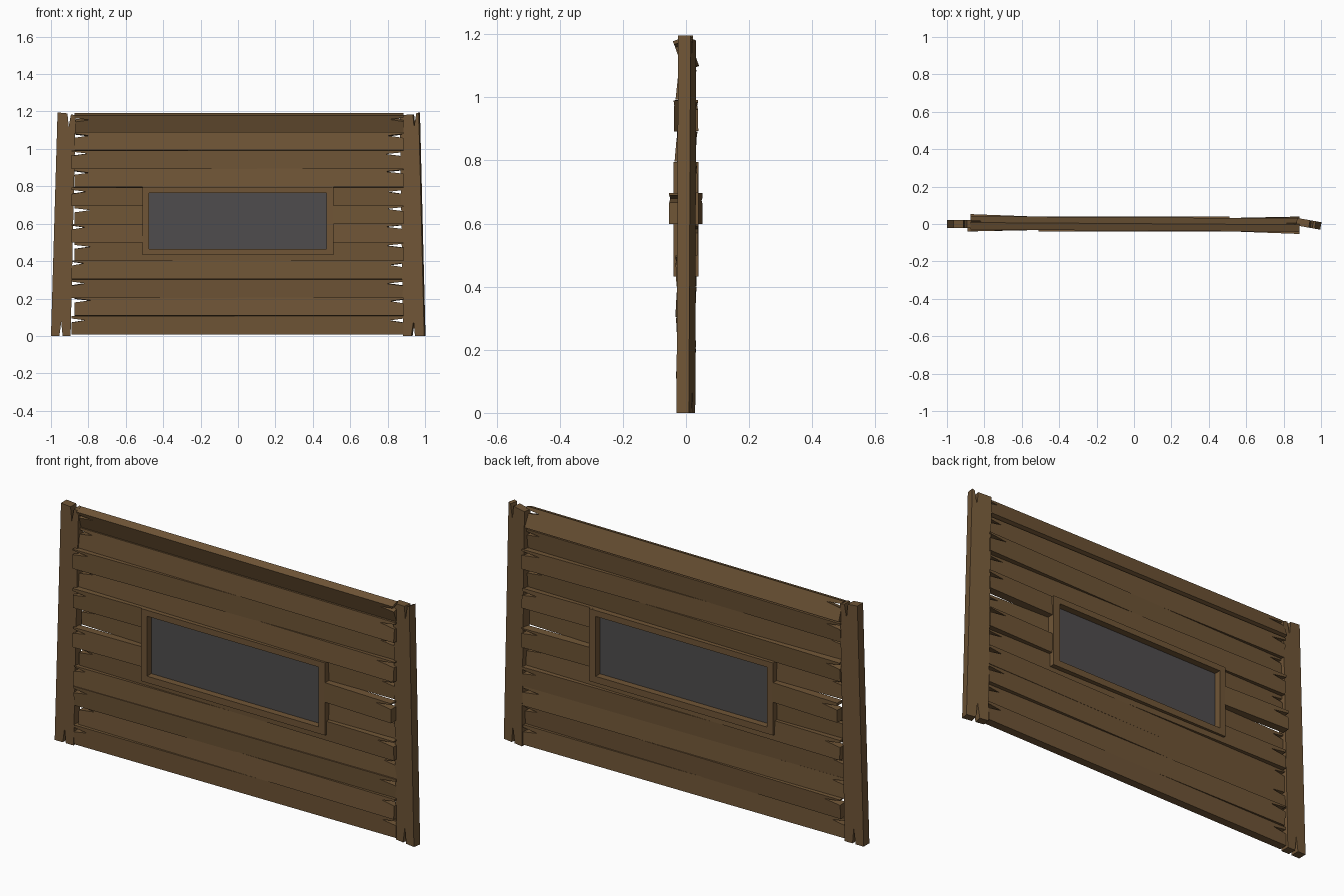
import bpy, bmesh, math, random
from mathutils import Matrix, Vector

if "Cube" in bpy.data.objects:
    bpy.data.objects.remove(bpy.data.objects["Cube"])

random.seed(4)


def material(name, rgb):
    m = bpy.data.materials.new(name)
    m.diffuse_color = (*rgb, 1)
    m.use_nodes = True
    m.node_tree.nodes["Principled BSDF"].inputs["Base Color"].default_value = m.diffuse_color
    return m


WOOD = material("brown wood", (0.160, 0.091, 0.037))
GLASS = material("grey glass", (0.078, 0.073, 0.075))


def prism(name, outline, thick, mat, matrix=Matrix()):
    """Extrude an x-z outline along y, centred on y = 0."""
    bm = bmesh.new()
    face = bm.faces.new([bm.verts.new((x, -thick / 2, z)) for x, z in outline])
    ext = bmesh.ops.extrude_face_region(bm, geom=[face])
    moved = [v for v in ext["geom"] if isinstance(v, bmesh.types.BMVert)]
    bmesh.ops.translate(bm, verts=moved, vec=(0, thick, 0))
    bmesh.ops.recalc_face_normals(bm, faces=bm.faces)
    bm.transform(matrix)
    me = bpy.data.meshes.new(name)
    bm.to_mesh(me)
    bm.free()
    me.materials.append(mat)
    ob = bpy.data.objects.new(name, me)
    bpy.context.collection.objects.link(ob)
    return ob


def split(x, depth, h):
    """V-shaped crack points in a plank end, from low to high z."""
    c = h * random.uniform(0.5, 0.72)
    return [(x, c - 0.012), (x - depth, c), (x, c + 0.010)]


def plank(name, x0, x1, z, h, roll, yaw, left=True, right=True, cut=None):
    b = h / 2
    pts = [(x0, -b), (x1, -b)]
    if right:
        pts += split(x1, random.uniform(0.07, 0.1), b)
    pts.append((x1, b))
    if cut is not None:                      # notch that clears the window
        pts += [(0.49, b), (0.49, cut), (-0.49, cut), (-0.49, b)]
    pts.append((x0, b))
    if left:
        pts += reversed(split(x0, -random.uniform(0.06, 0.09), b))
    m = (Matrix.Translation((0, 0, z)) @ Matrix.Rotation(math.atan(yaw / 0.88), 4, "Z")
         @ Matrix.Rotation(math.radians(roll), 4, "X"))
    prism(name, pts, 0.04, WOOD, m)


# Horizontal planks: (roll in degrees, forward offset of the left end)
STEP, BASE = 0.0982, 0.058
lean = [(2, 0.006), (-4, -0.009), (4, 0.009), (-3, 0.011), (2, -0.012), (-2, 0.018),
        (0, -0.033), (2, 0.016), (-5, -0.012), (1, 0.018), (-6, -0.008), (20, -0.006)]
for i, (roll, yaw) in enumerate(lean):
    z = BASE + i * STEP
    xl = -0.89 if yaw > 0 else -0.875
    name = f"plank_{i + 1}"
    if i in (5, 6, 7):                       # planks interrupted by the window
        plank(name + "_left", xl, -0.485, z, STEP, roll, yaw, right=False)
        plank(name + "_right", 0.48, 0.885, z, STEP, roll, yaw, left=False)
    else:
        plank(name, xl, 0.885, z, STEP, roll, yaw, cut=-0.01 if i == 4 else None)

# Leaning side posts with cracked ends
prism("left_post",
      [(-1, 0), (-0.955, 0), (-0.945, 0.075), (-0.938, 0), (-0.895, 0.0),
       (-0.868, 1.18), (-0.893, 1.185), (-0.905, 1.12), (-0.912, 1.19), (-0.965, 1.195)],
      0.045, WOOD)
pivot = Matrix.Translation((0.94, 0, 0))
prism("right_post",
      [(0.885, 0), (0.93, 0), (0.942, 0.08), (0.95, 0), (1, 0),
       (0.97, 1.195), (0.957, 1.19), (0.945, 1.12), (0.938, 1.185), (0.868, 1.18)],
      0.04, WOOD,
      pivot @ Matrix.Rotation(math.radians(-10), 4, "Z") @ pivot.inverted())


# Window frame and pane
def rect(x0, x1, z0, z1):
    return [(x0, z0), (x1, z0), (x1, z1), (x0, z1)]


X0, X1, Z0, Z1 = -0.51, 0.51, 0.432, 0.795
x0, x1, z0, z1 = -0.477, 0.473, 0.465, 0.765
prism("frame_bottom", rect(X0, X1, Z0, z0), 0.078, WOOD)
prism("frame_top", rect(X0, X1, z1, Z1), 0.078, WOOD)
prism("frame_left", rect(X0, x0, z0, z1), 0.078, WOOD)
prism("frame_right", rect(x1, X1, z0, z1), 0.078, WOOD)
prism("window_pane", rect(x0, x1, z0, z1), 0.01, GLASS)
